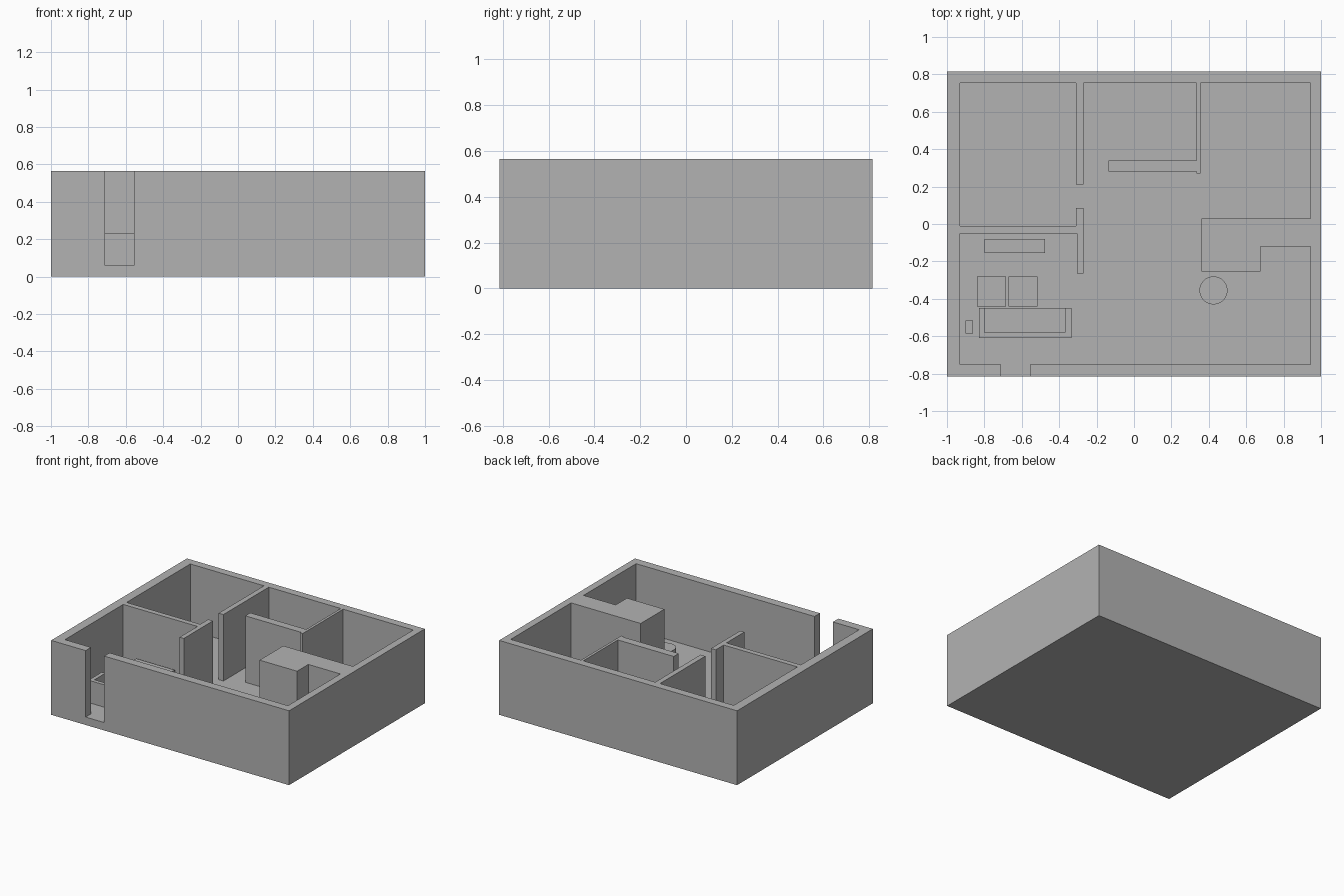
import bpy
import bmesh
from mathutils import Vector

default_cube = bpy.data.objects.get("Cube")
if default_cube:
    bpy.data.objects.remove(default_cube, do_unlink=True)

FLOOR = 0.06
TOP = 0.565

# One plain grey for the whole house
grey = bpy.data.materials.new("plain_grey")
grey.use_nodes = True
colour = (0.45, 0.45, 0.45, 1)
grey.diffuse_color = colour
grey.node_tree.nodes["Principled BSDF"].inputs["Base Color"].default_value = colour


def prism(name, outline, bottom, top):
    """Extrude a flat outline from bottom to top."""
    bm = bmesh.new()
    base = bm.faces.new([bm.verts.new((x, y, bottom)) for x, y in outline])
    extruded = bmesh.ops.extrude_face_region(bm, geom=[base], use_keep_orig=True)
    verts = [g for g in extruded["geom"] if isinstance(g, bmesh.types.BMVert)]
    bmesh.ops.translate(bm, verts=verts, vec=Vector((0, 0, top - bottom)))
    bmesh.ops.recalc_face_normals(bm, faces=bm.faces)
    mesh = bpy.data.meshes.new(name)
    bm.to_mesh(mesh)
    bm.free()
    mesh.materials.append(grey)
    obj = bpy.data.objects.new(name, mesh)
    bpy.context.collection.objects.link(obj)
    return obj


def block(name, left, right, front, back, top, bottom=FLOOR):
    outline = [(left, front), (right, front), (right, back), (left, back)]
    return prism(name, outline, bottom, top)


# Floor slab
block("floor", -1, 1, -0.815, 0.815, FLOOR, bottom=0)

# Outer walls, from the right jamb of the doorway round to the left jamb
outside = [(-0.555, -0.815), (1, -0.815), (1, 0.815), (-1, 0.815),
           (-1, -0.815), (-0.71, -0.815), (-0.71, -0.75)]
# Living room and its partition
living_room = [(-0.93, -0.75), (-0.93, -0.05), (-0.305, -0.05), (-0.305, -0.265),
               (-0.27, -0.265), (-0.27, 0.085), (-0.31, 0.085), (-0.31, -0.01)]
# Back bedroom and its partition
bedroom = [(-0.93, -0.01), (-0.93, 0.755), (-0.31, 0.755), (-0.31, 0.21),
           (-0.27, 0.21), (-0.27, 0.755)]
# Middle room with its screen wall
middle_room = [(0.335, 0.755), (0.335, 0.34), (-0.135, 0.34), (-0.135, 0.28),
               (0.335, 0.28), (0.335, 0.27), (0.355, 0.27), (0.355, 0.755)]
# Far room and the thick stepped wall
far_room = [(0.945, 0.755), (0.945, 0.03), (0.36, 0.03), (0.36, -0.255),
            (0.675, -0.255), (0.675, -0.12), (0.945, -0.12), (0.945, -0.75),
            (-0.555, -0.75)]
prism("walls", outside + living_room + bedroom + middle_room + far_room, FLOOR, TOP)

# Sofa: raised back and arms around a lower seat
sofa_frame = [(-0.83, -0.61), (-0.335, -0.61), (-0.335, -0.45), (-0.37, -0.45),
              (-0.37, -0.58), (-0.80, -0.58), (-0.80, -0.45), (-0.83, -0.45)]
prism("sofa_frame", sofa_frame, FLOOR, 0.23)
block("sofa_seat", -0.80, -0.37, -0.58, -0.45, 0.14)

# Pair of low tables, cabinet and side stand
for side, left in (("right", -0.84), ("left", -0.67)):
    block("low_table_" + side, left, left + 0.155, -0.44, -0.28, 0.14)
block("cabinet", -0.80, -0.475, -0.155, -0.08, 0.20)
block("side_stand", -0.90, -0.86, -0.585, -0.515, 0.18)

# Round table
bpy.ops.mesh.primitive_cylinder_add(vertices=48, radius=0.075, depth=0.16,
                                    location=(0.425, -0.355, FLOOR + 0.08))
table = bpy.context.object
table.name = "round_table"
table.data.materials.append(grey)
bpy.ops.object.shade_smooth_by_angle()
